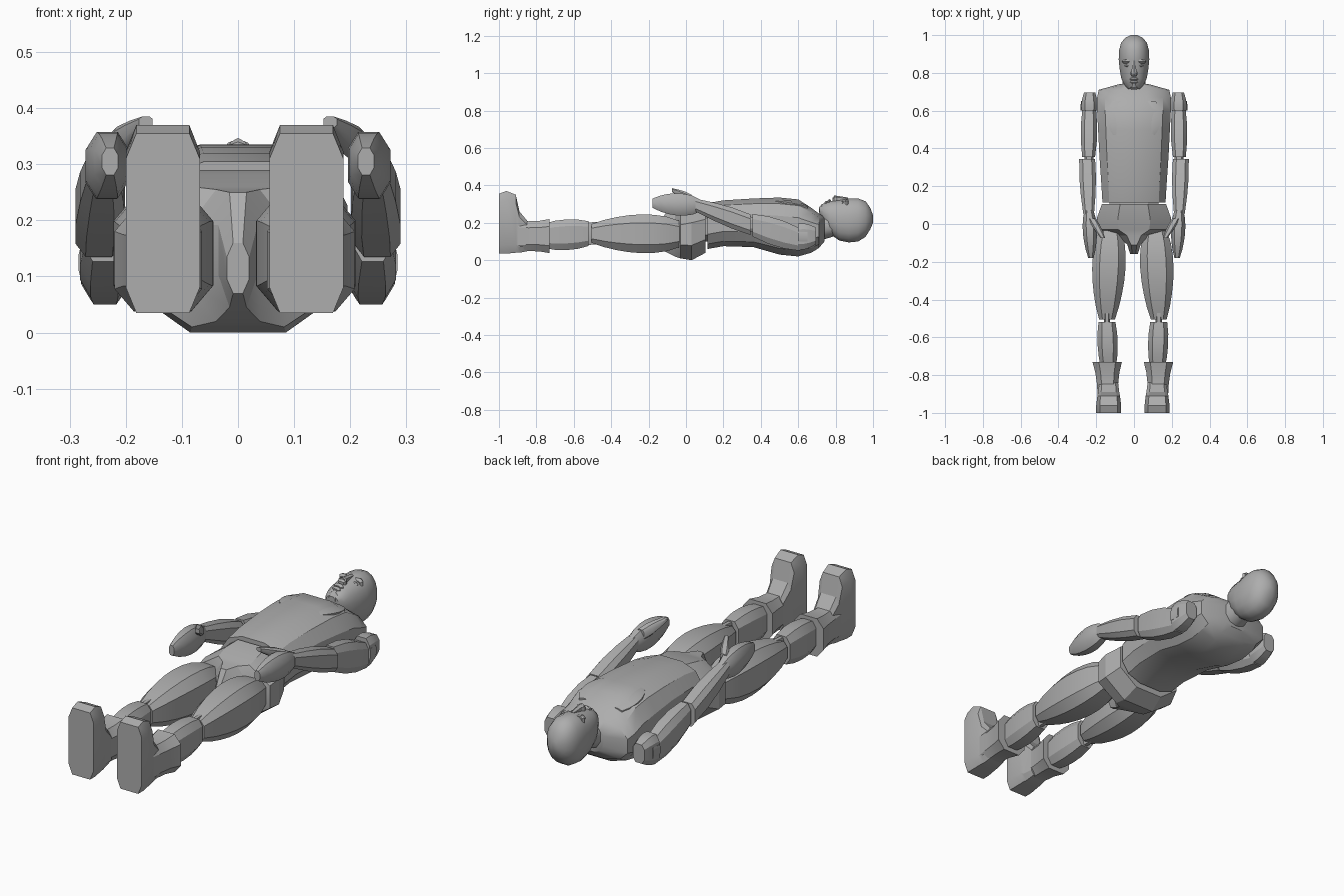
import bpy
import bmesh
import math
from mathutils import Vector

default_cube = bpy.data.objects.get("Cube")
if default_cube:
    bpy.data.objects.remove(default_cube, do_unlink=True)

# One plain grey for the whole figure
grey = bpy.data.materials.new("plain grey")
grey.use_nodes = True
grey.diffuse_color = (.42, .42, .42, 1)
grey.node_tree.nodes["Principled BSDF"].inputs["Base Color"].default_value = grey.diffuse_color


def finish(name, bm, smooth_angle):
    """Turn a bmesh into a shaded, coloured object."""
    bmesh.ops.recalc_face_normals(bm, faces=bm.faces)
    mesh = bpy.data.meshes.new(name)
    bm.to_mesh(mesh)
    bm.free()
    mesh.materials.append(grey)
    mesh.shade_smooth()
    mesh.set_sharp_from_angle(angle=math.radians(smooth_angle))
    part = bpy.data.objects.new(name, mesh)
    bpy.context.collection.objects.link(part)


def loft(name, sections, sides=8, power=.65, smooth_angle=25):
    """Skin rounded cross-sections, each a centre and its half sizes in x and z."""
    bm = bmesh.new()
    rings = []
    angles = [math.tau * (k + .5) / sides for k in range(sides)]
    soften = lambda value: math.copysign(abs(value) ** power, value)
    reach = max(soften(math.cos(angle)) for angle in angles)
    for centre, half_size in sections:
        ring = []
        for angle in angles:
            across = half_size[0] * soften(math.cos(angle)) / reach
            upward = half_size[1] * soften(math.sin(angle)) / reach
            ring.append(bm.verts.new(centre + Vector((across, 0, upward))))
        rings.append(ring)
    for first, second in zip(rings, rings[1:]):
        for k in range(sides):
            following = (k + 1) % sides
            bm.faces.new((first[k], first[following], second[following], second[k]))
    bm.faces.new(rings[0])
    bm.faces.new(rings[-1])
    finish(name, bm, smooth_angle)


def profile(name, outline, x=0, **style):
    """Loft an outline of (y, low z, high z, half width) points."""
    loft(name, [(Vector((x, y, (low + high) / 2)), (half_width, (high - low) / 2))
                for y, low, high, half_width in outline], **style)


def limb(name, start, end, start_size, end_size, bulge=0, steps=6, **style):
    """Loft a straight tapering limb that swells in the middle by the bulge factor."""
    sections = []
    for step in range(steps + 1):
        along = step / steps
        swell = 1 + bulge * abs(math.sin(math.pi * along)) ** .75
        half_size = Vector(start_size).lerp(Vector(end_size), along) * swell
        sections.append((Vector(start).lerp(Vector(end), along), half_size))
    loft(name, sections, **style)


def limb_pair(name, start, end, start_size, end_size, shift=0, **shape):
    """Build the left limb and its mirrored right counterpart."""
    for label, side in (("left", 1), ("right", -1)):
        place = lambda point: (side * point[0] + shift, point[1], point[2])
        limb(label + "_" + name, place(start), place(end), start_size, end_size, **shape)


# Trunk
profile("torso", [
    (.115, .06, .305, .167), (.2, .075, .32, .172), (.36, .07, .33, .183),
    (.5, .03, .335, .19), (.6, .02, .325, .195), (.67, .04, .28, .195),
    (.71, .065, .25, .187), (.74, .1, .23, .08)], sides=12, power=.78, smooth_angle=30)
limb("waist_joint", start=(0, .08, .18), end=(0, .14, .18),
     start_size=(.13, .08), end_size=(.13, .08), steps=1)
profile("pelvis", [
    (.105, .04, .29, .17), (.03, 0, .28, .197), (-.03, .01, .26, .19),
    (-.06, .02, .255, .09), (-.11, .045, .25, .035), (-.16, .07, .16, .02)], power=.95)
limb_pair("chest_muscle", start=(.075, .47, .312), end=(.075, .65, .28),
          start_size=(.035, .012), end_size=(.04, .012), bulge=.85, power=.9,
          smooth_angle=40)

# Neck and head
limb("neck", start=(0, .69, .17), end=(0, .79, .19), start_size=(.07, .07),
     end_size=(.055, .06), sides=10, power=.9, steps=2, smooth_angle=40)
profile("head", [
    (.715, .245, .285, .03), (.735, .2, .3, .05), (.77, .14, .315, .067),
    (.82, .105, .32, .076), (.87, .095, .33, .081), (.92, .1, .33, .079),
    (.96, .125, .315, .068), (.985, .165, .28, .047), (1, .2, .24, .016)],
    sides=16, power=.9, smooth_angle=40)

# Face
limb("nose_tip", start=(0, .782, .32), end=(0, .81, .325), start_size=(.013, .01),
     end_size=(.012, .015), bulge=.6, sides=6, steps=3)
limb("nose_bridge", start=(0, .79, .325), end=(0, .865, .32), start_size=(.014, .02),
     end_size=(.009, .014), sides=6, steps=1)
limb("upper_lip", start=(0, .757, .31), end=(0, .776, .31), start_size=(.016, .009),
     end_size=(.012, .01), bulge=.8, power=.9, steps=2)
limb("lower_lip", start=(0, .741, .3), end=(0, .757, .305), start_size=(.013, .01),
     end_size=(.015, .01), bulge=.5, power=.9, steps=2)
limb("chin", start=(0, .712, .27), end=(0, .74, .29), start_size=(.016, .014),
     end_size=(.018, .014), bulge=.4, power=.9, steps=2)
limb_pair("brow", start=(.034, .85, .305), end=(.034, .87, .308), start_size=(.02, .012),
          end_size=(.022, .016), bulge=.4, steps=2)
limb_pair("eyelid", start=(.034, .83, .298), end=(.034, .845, .298), start_size=(.011, .013),
          end_size=(.013, .015), bulge=.4, power=.9, steps=2)

# Arms, rising from the shoulder towards the hand
limb_pair("shoulder", start=(.235, .695, .13), end=(.237, .6, .125),
          start_size=(.03, .045), end_size=(.042, .07), bulge=.15, steps=3)
limb_pair("shoulder_disc", start=(.275, .65, .125), end=(.278, .6, .125),
          start_size=(.006, .025), end_size=(.006, .025), steps=1)
limb_pair("upper_arm", start=(.237, .61, .11), end=(.24, .355, .187),
          start_size=(.036, .06), end_size=(.034, .06), bulge=.25, steps=3)
limb_pair("elbow", start=(.237, .37, .19), end=(.24, .32, .195),
          start_size=(.024, .04), end_size=(.024, .04), steps=1)
limb_pair("forearm", start=(.248, .345, .19), end=(.24, .05, .295),
          start_size=(.042, .055), end_size=(.028, .034), bulge=.2, steps=3)
limb_pair("hand", start=(.238, .08, .292), end=(.228, -.18, .305),
          start_size=(.02, .03), end_size=(.014, .024), bulge=1.2, power=.8,
          smooth_angle=40)
limb_pair("thumb", start=(.222, .03, .325), end=(.164, -.075, .375),
          start_size=(.02, .025), end_size=(.012, .01), bulge=.3, steps=3, smooth_angle=40)

# Legs, set a touch towards the right
LEG_SHIFT = -.006
limb_pair("thigh", start=(.12, -.035, .14), end=(.137, -.505, .143), shift=LEG_SHIFT,
          start_size=(.06, .07), end_size=(.042, .05), bulge=.7, steps=7)
limb_pair("knee_joint", start=(.137, -.46, .145), end=(.137, -.56, .14), shift=LEG_SHIFT,
          start_size=(.016, .06), end_size=(.016, .06), steps=1)
limb_pair("calf", start=(.137, -.52, .142), end=(.13, -.76, .13), shift=LEG_SHIFT,
          start_size=(.045, .066), end_size=(.04, .065), bulge=.25, steps=4)

# Boots with toes pointing up and soles facing the front
limb_pair("boot_shaft", start=(.136, -.73, .129), end=(.133, -.9, .128), shift=LEG_SHIFT,
          start_size=(.078, .091), end_size=(.054, .086), bulge=-.1, steps=3)
for label, side in (("left", 1), ("right", -1)):
    profile(label + "_foot", [
        (-.84, .05, .2, .05), (-.89, .04, .26, .056), (-.91, .04, .35, .06),
        (-.96, .035, .37, .066), (-1, .035, .355, .066)],
        x=side * .128 + LEG_SHIFT, power=.38)
